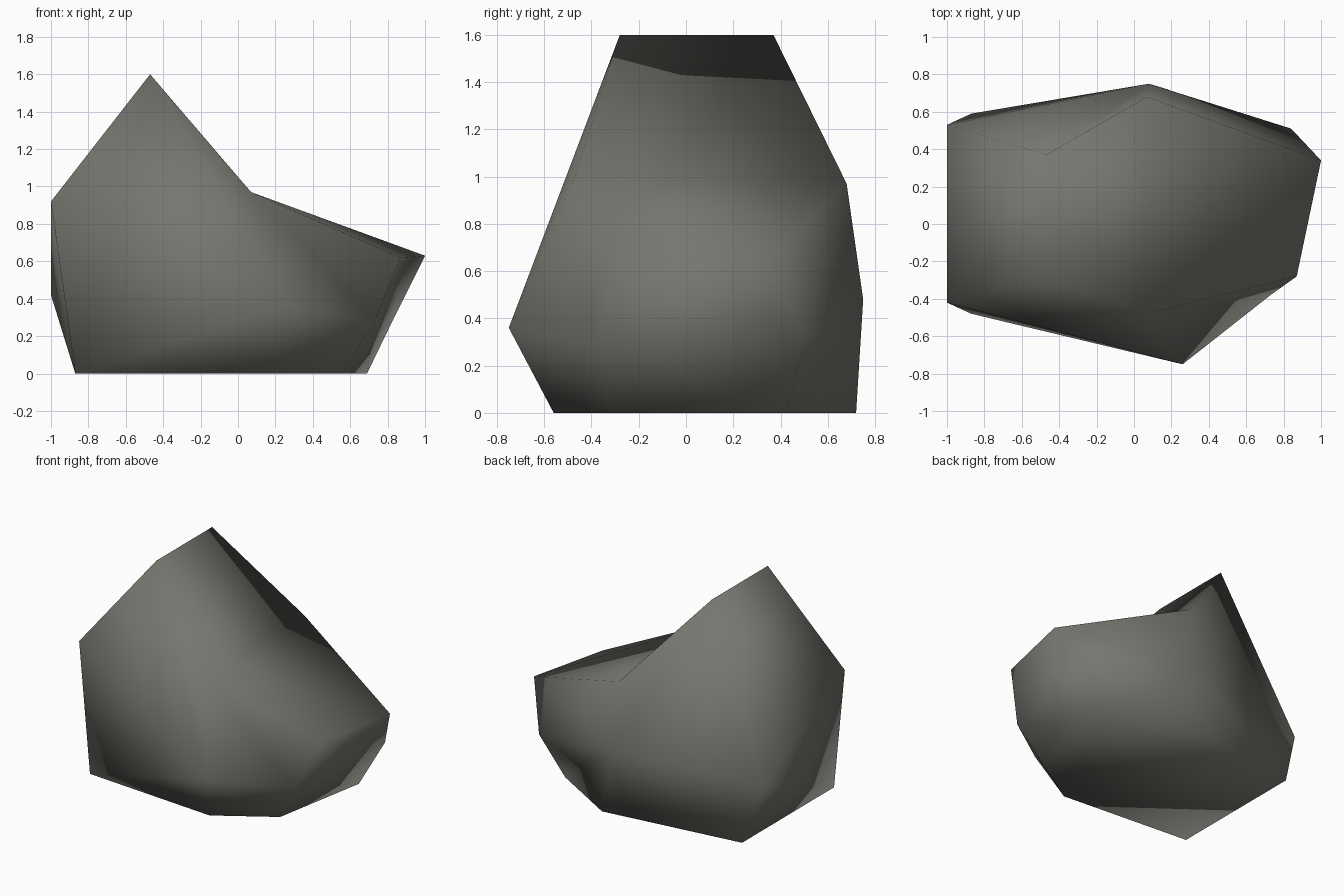
import bpy, bmesh

if "Cube" in bpy.data.objects:
    bpy.data.objects.remove(bpy.data.objects["Cube"])

# Matching front and back outlines of the boulder (x, y, z), going round clockwise
front = [(-1, -.42, .92), (-.47, -.28, 1.6), (.07, -.48, .97), (.87, -.28, .62),
         (.73, -.38, .28), (.56, -.31, 0), (.16, -.56, 0), (-.87, -.48, 0)]
back = [(-1, .53, .42), (-.47, .37, 1.6), (.07, .68, .97), (1, .34, .63),
        (.84, .51, .31), (.69, .42, 0), (.18, .72, 0), (-.87, .59, 0)]
front_bulge = (.26, -.75, .36)
back_bulge = (.08, .75, .48)

bm = bmesh.new()
f = [bm.verts.new(p) for p in front]
b = [bm.verts.new(p) for p in back]
fb, bb = bm.verts.new(front_bulge), bm.verts.new(back_bulge)
n = len(f)

# Band of facets joining the outlines (bottom is one flat face)
for i in range(n):
    j = (i + 1) % n
    if i not in (5, 6):
        bm.faces.new((f[i], f[j], b[j], b[i]))
bm.faces.new((f[5], f[6], f[7], b[7], b[6], b[5]))


# Fan of triangles from a bulge point to its outline
def fan(centre, ring):
    for i in range(len(ring)):
        bm.faces.new((centre, ring[i], ring[(i + 1) % len(ring)]))


fan(fb, f[:3] + f[4:])
bm.faces.new((f[2], f[3], f[4]))  # creased front right corner
fan(bb, b)
bmesh.ops.recalc_face_normals(bm, faces=bm.faces[:])

mesh = bpy.data.meshes.new("boulder")
bm.to_mesh(mesh)
bm.free()
for p in mesh.polygons:
    p.use_smooth = True

stone = bpy.data.materials.new("grey stone")
stone.diffuse_color = (.18, .182, .16, 1)
stone.use_nodes = True
stone.node_tree.nodes["Principled BSDF"].inputs["Base Color"].default_value = stone.diffuse_color
mesh.materials.append(stone)
boulder = bpy.data.objects.new("boulder", mesh)
bpy.context.collection.objects.link(boulder)
